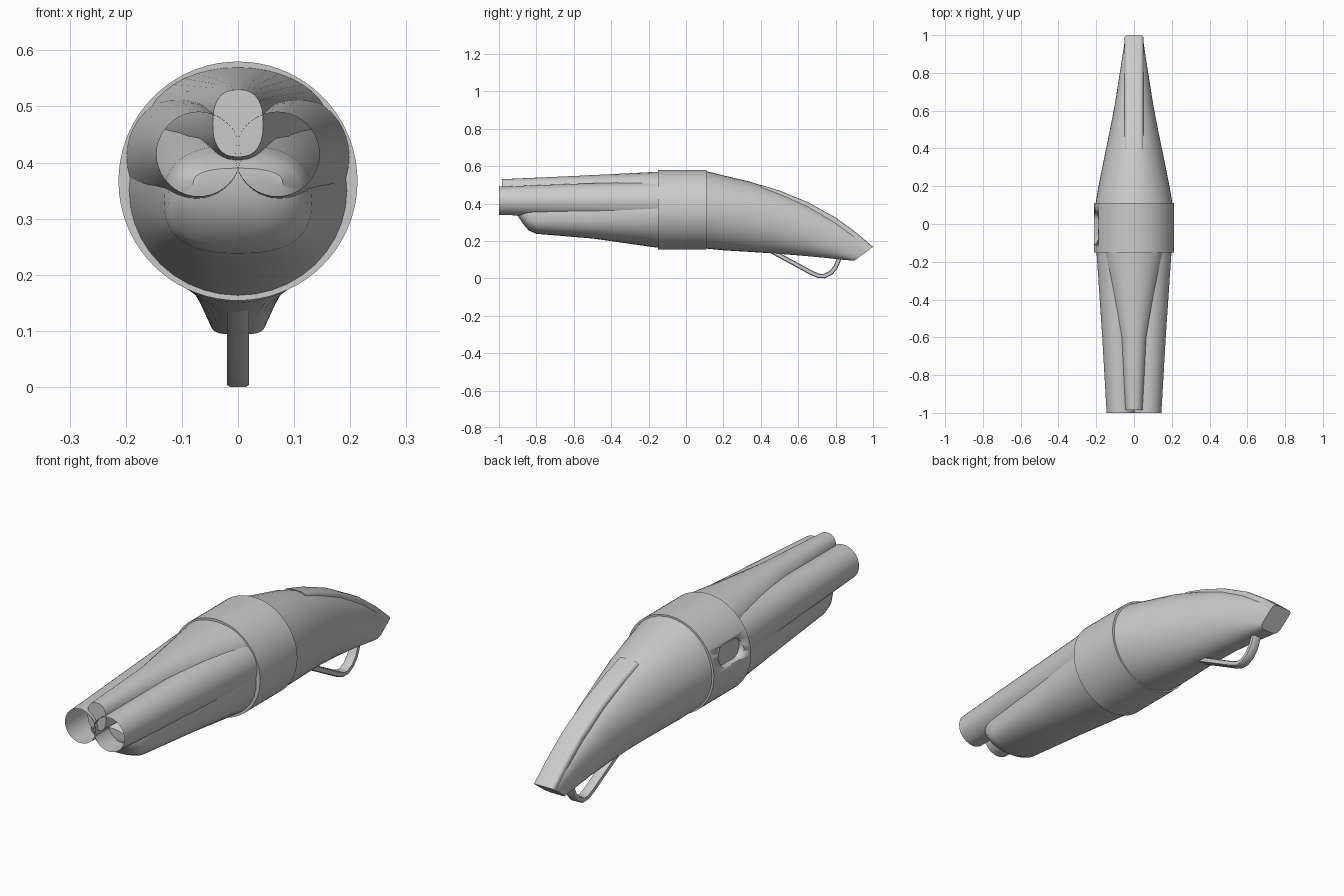
import bpy, bmesh
from math import sin, cos, pi, copysign
from mathutils import Vector

if "Cube" in bpy.data.objects:
    bpy.data.objects.remove(bpy.data.objects["Cube"])


def finish(name, bm, angle=0.7):
    bmesh.ops.recalc_face_normals(bm, faces=bm.faces[:])
    me = bpy.data.meshes.new(name)
    bm.to_mesh(me)
    bm.free()
    ob = bpy.data.objects.new(name, me)
    bpy.context.collection.objects.link(ob)
    bpy.ops.object.select_all(action='DESELECT')
    ob.select_set(True)
    bpy.context.view_layer.objects.active = ob
    bpy.ops.object.shade_smooth_by_angle(angle=angle)
    return ob


def loft(name, stations, cap_start=True, cap_end=True, sides=40):
    """Station: top y, top z, bottom y, bottom z, half width, centre x, squareness."""
    bm = bmesh.new()
    rings = []
    for yt, zt, yb, zb, hw, cx, n in stations:
        ring = []
        for i in range(sides):
            a = 2 * pi * i / sides
            c = copysign(abs(cos(a)) ** (2 / n), cos(a))
            s = copysign(abs(sin(a)) ** (2 / n), sin(a))
            t = (s + 1) / 2
            ring.append(bm.verts.new((cx + hw * c, yb + (yt - yb) * t, zb + (zt - zb) * t)))
        rings.append(ring)
    for r, q in zip(rings, rings[1:]):
        for i in range(sides):
            j = (i + 1) % sides
            bm.faces.new((r[i], r[j], q[j], q[i]))
    if cap_start:
        bm.faces.new(rings[0])
    if cap_end:
        bm.faces.new(rings[-1])
    return finish(name, bm)


# Central band
band = loft("central_band", [(-0.15, 0.58, -0.15, 0.154, 0.213, 0, 2),
                             (0.11, 0.58, 0.11, 0.154, 0.213, 0, 2)], sides=72)

# Oblong recess on the left of the band
bm = bmesh.new()
outline = []
for i in range(24):
    a = 2 * pi * i / 24
    outline.append(bm.verts.new((-0.3, -0.022 + copysign(0.04, cos(a)) + 0.045 * cos(a),
                                 0.42 + 0.045 * sin(a))))
face = bm.faces.new(outline)
ext = bmesh.ops.extrude_face_region(bm, geom=[face])
for v in ext["geom"]:
    if isinstance(v, bmesh.types.BMVert):
        v.co.x = -0.185
cutter = finish("recess_cutter", bm)
cutter.hide_render = True
cutter.hide_set(True)
mod = band.modifiers.new("recess", 'BOOLEAN')
mod.operation = 'DIFFERENCE'
mod.object = cutter

# Twin open barrels
for side, label in ((-1, "left"), (1, "right")):
    loft(label + "_barrel", [(-1.0, 0.49, -1.0, 0.34, 0.075, side * 0.07, 2),
                             (-0.6, 0.505, -0.6, 0.325, 0.087, side * 0.081, 2),
                             (-0.14, 0.52, -0.14, 0.30, 0.104, side * 0.095, 2)],
         cap_start=False)

# Rib between the barrels
loft("top_rib", [(-0.985, 0.53, -0.985, 0.41, 0.045, 0, 2.5),
                 (-0.6, 0.547, -0.6, 0.39, 0.07, 0, 2.2),
                 (-0.14, 0.57, -0.14, 0.36, 0.165, 0, 2)])

# Rounded fore-end below the barrels
loft("fore_end", [(-0.90, 0.39, -0.90, 0.335, 0.08, 0, 2.5),
                  (-0.87, 0.41, -0.87, 0.29, 0.11, 0, 2.6),
                  (-0.84, 0.42, -0.84, 0.255, 0.125, 0, 2.6),
                  (-0.80, 0.43, -0.80, 0.238, 0.132, 0, 2.6),
                  (-0.5, 0.46, -0.5, 0.213, 0.16, 0, 2.4),
                  (-0.14, 0.54, -0.14, 0.162, 0.195, 0, 2)])

# Curved tapering tail with a slanted end
loft("tail", [(0.10, 0.575, 0.10, 0.16, 0.205, 0, 2),
              (0.20, 0.55, 0.20, 0.15, 0.188, 0, 2),
              (0.35, 0.515, 0.33, 0.142, 0.16, 0, 2),
              (0.50, 0.463, 0.47, 0.133, 0.13, 0, 2),
              (0.65, 0.40, 0.61, 0.122, 0.102, 0, 2.1),
              (0.80, 0.315, 0.74, 0.11, 0.08, 0, 2.3),
              (0.91, 0.235, 0.83, 0.10, 0.063, 0, 2.8),
              (0.995, 0.165, 0.90, 0.094, 0.05, 0, 4)])

# Raised comb along the tail
loft("tail_comb", [(0.40, 0.50, 0.40, 0.42, 0.05, 0, 5),
                   (0.50, 0.469, 0.48, 0.38, 0.05, 0, 5),
                   (0.65, 0.408, 0.62, 0.32, 0.05, 0, 5),
                   (0.80, 0.325, 0.76, 0.25, 0.05, 0, 5),
                   (0.91, 0.245, 0.87, 0.18, 0.05, 0, 5),
                   (1.0, 0.168, 0.94, 0.125, 0.05, 0, 5)])

# Flat strap loop under the tail
path = [Vector(p) for p in ((0.45, 0.15), (0.50, 0.122), (0.60, 0.068), (0.67, 0.03),
                            (0.71, 0.013), (0.74, 0.012), (0.775, 0.03),
                            (0.80, 0.06), (0.815, 0.095), (0.825, 0.13))]
bm = bmesh.new()
rings = []
for i, p in enumerate(path):
    d = (path[min(i + 1, len(path) - 1)] - path[max(i - 1, 0)]).normalized()
    n = Vector((-d.y, d.x)) * 0.012
    ring = []
    for u, w in ((-0.02, -0.7), (-0.014, -1), (0.014, -1), (0.02, -0.7),
                 (0.02, 0.7), (0.014, 1), (-0.014, 1), (-0.02, 0.7)):
        q = p + n * w
        ring.append(bm.verts.new((u, q.x, q.y)))
    rings.append(ring)
for r, q in zip(rings, rings[1:]):
    for i in range(8):
        bm.faces.new((r[i], r[(i + 1) % 8], q[(i + 1) % 8], q[i]))
bm.faces.new(rings[0])
bm.faces.new(rings[-1])
finish("under_loop", bm)
